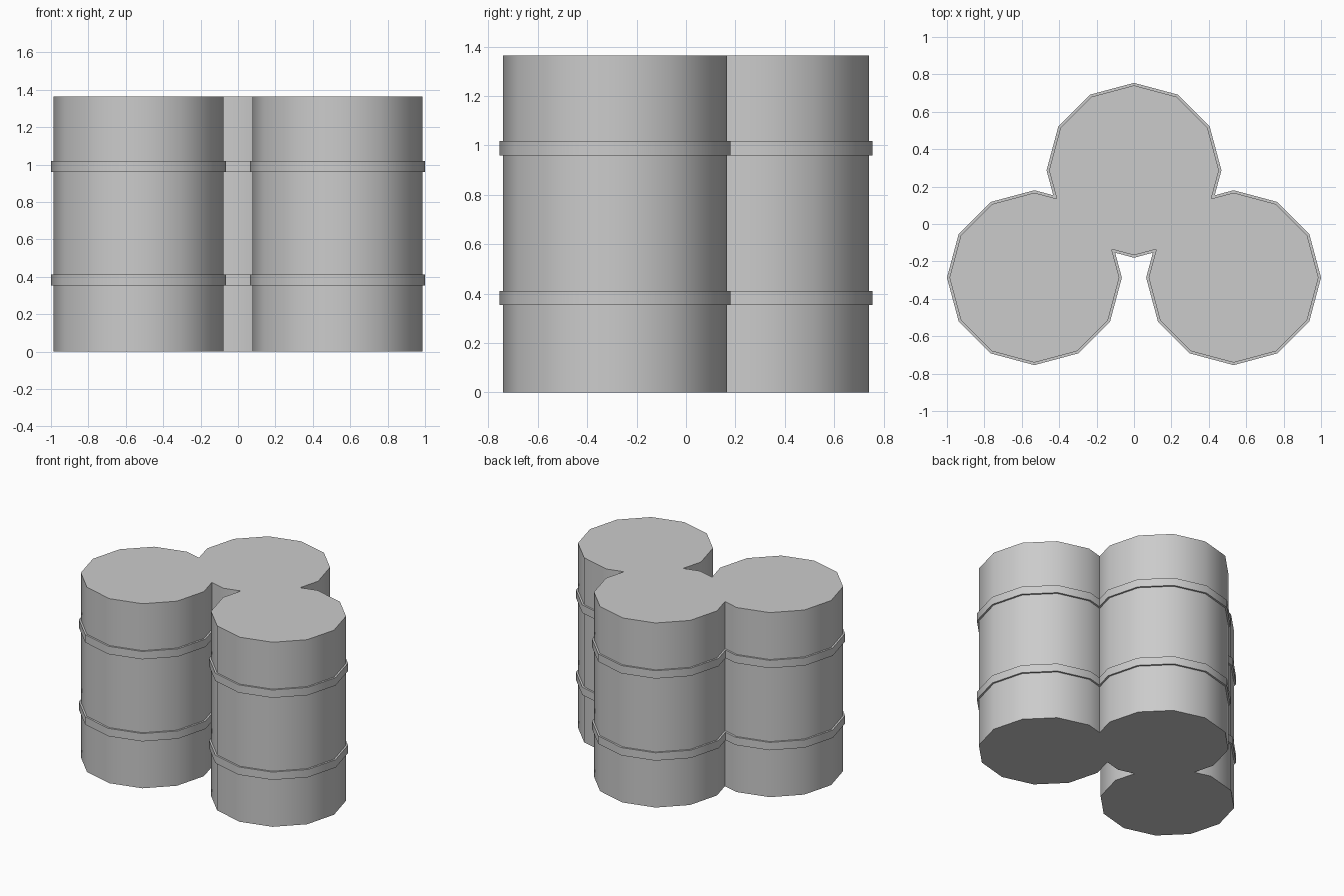
import bpy
import bmesh
from math import pi, sin, cos, radians

cube = bpy.data.objects.get("Cube")
if cube:
    bpy.data.objects.remove(cube, do_unlink=True)

SIDES = 12
BODY_R, BAND_R, HEIGHT = 0.454, 0.4675, 1.365
BANDS = [(0.353, 0.411), (0.96, 1.018)]

grey = bpy.data.materials.new("plain grey")
grey.use_nodes = True
grey.diffuse_color = (0.6, 0.6, 0.6, 1)
grey.node_tree.nodes["Principled BSDF"].inputs["Base Color"].default_value = (0.6, 0.6, 0.6, 1)


def barrel(name, x, y):
    # Side profile from the floor up, stepping out at each raised band
    profile = [(BODY_R, 0)]
    for low, high in BANDS:
        profile += [(BODY_R, low), (BAND_R, low), (BAND_R, high), (BODY_R, high)]
    profile.append((BODY_R, HEIGHT))

    # Turn the profile into stacked twelve-sided rings
    bm = bmesh.new()
    angles = [2 * pi * i / SIDES for i in range(SIDES)]
    rings = [[bm.verts.new((r * cos(a), r * sin(a), z)) for a in angles] for r, z in profile]
    for lower, upper in zip(rings, rings[1:]):
        for i in range(SIDES):
            j = (i + 1) % SIDES
            bm.faces.new((lower[i], lower[j], upper[j], upper[i]))

    # Flat lid and base
    bm.faces.new(rings[-1])
    bm.faces.new(rings[0][::-1])

    mesh = bpy.data.meshes.new(name)
    bm.to_mesh(mesh)
    bm.free()
    mesh.materials.append(grey)
    obj = bpy.data.objects.new(name, mesh)
    obj.location = (x, y, 0)
    bpy.context.collection.objects.link(obj)

    # Smooth round the sides, sharp at the rims and bands
    bpy.ops.object.select_all(action="DESELECT")
    obj.select_set(True)
    bpy.context.view_layer.objects.active = obj
    bpy.ops.object.shade_smooth_by_angle(angle=radians(40))


# Cluster of three barrels
barrel("front_left_barrel", 0.5325, -0.287)
barrel("front_right_barrel", -0.5325, -0.287)
barrel("back_barrel", 0, 0.287)
